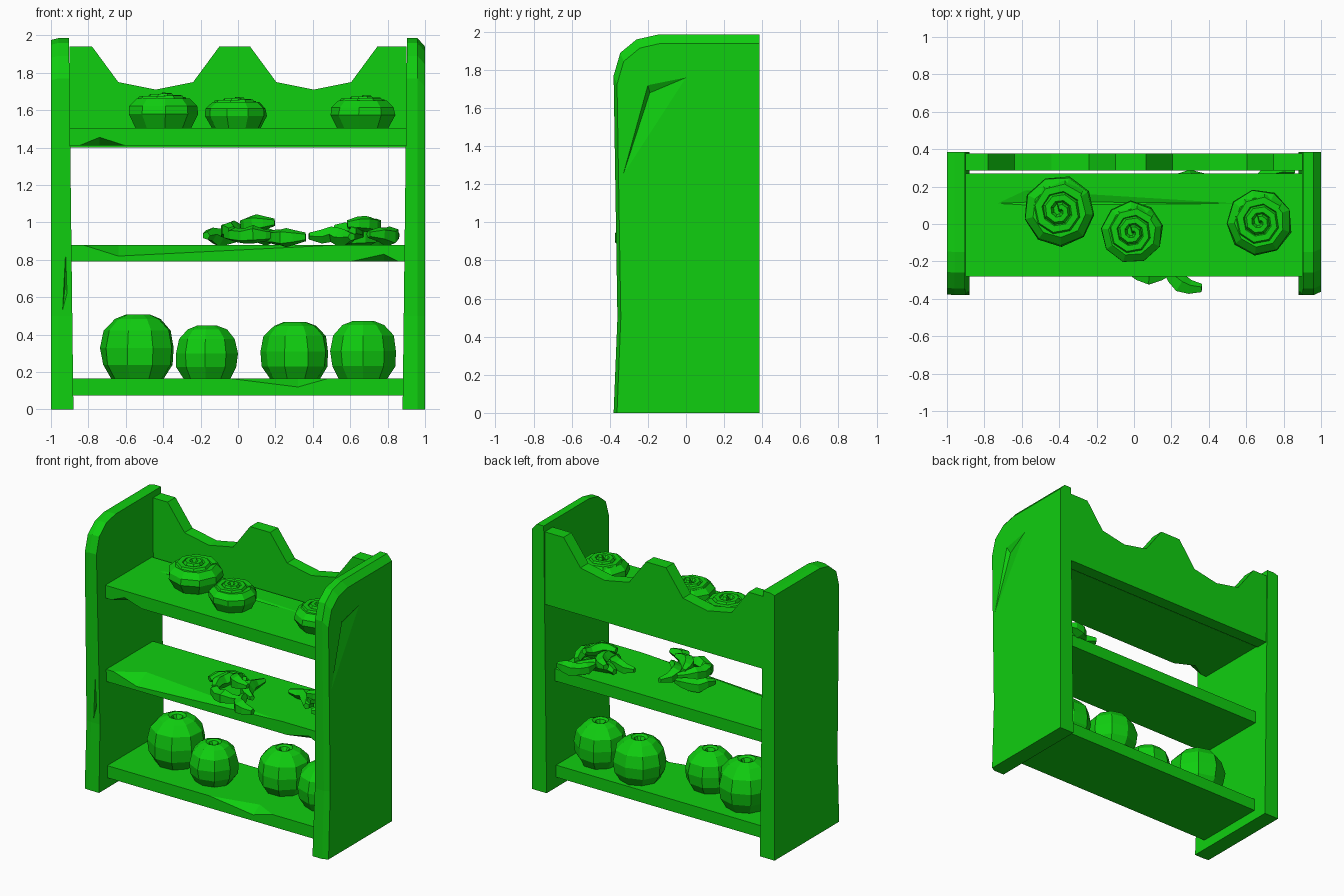
import bpy, bmesh, math, random
from mathutils import Vector

random.seed(4)
if "Cube" in bpy.data.objects:
    bpy.data.objects.remove(bpy.data.objects["Cube"])

green = bpy.data.materials.new("leaf green")
green.use_nodes = True
colour = (0.005, 0.62, 0.005, 1)
green.diffuse_color = colour
green.node_tree.nodes["Principled BSDF"].inputs["Base Color"].default_value = colour


def finish(bm, name):
    bmesh.ops.recalc_face_normals(bm, faces=bm.faces)
    mesh = bpy.data.meshes.new(name)
    bm.to_mesh(mesh)
    bm.free()
    mesh.materials.append(green)
    obj = bpy.data.objects.new(name, mesh)
    bpy.context.collection.objects.link(obj)
    return obj


def loft(name, rings, bm=None):
    """Skin a list of equal closed rings and cap both ends."""
    own = bm is None
    bm = bm or bmesh.new()
    rows = [[bm.verts.new(p) for p in ring] for ring in rings]
    n = len(rows[0])
    for a, b in zip(rows, rows[1:]):
        for i in range(n):
            j = (i + 1) % n
            bm.faces.new((a[i], a[j], b[j], b[i]))
    bm.faces.new(rows[0])
    bm.faces.new(rows[-1])
    return finish(bm, name) if own else None


def tube(bm, path, radii, sides=6):
    """Tapered tube along a mostly level path."""
    pts = [Vector(p) for p in path]
    rings = []
    for i, p in enumerate(pts):
        along = (pts[min(i + 1, len(pts) - 1)] - pts[max(i - 1, 0)]).normalized()
        side = along.cross(Vector((0, 0, 1))).normalized()
        up = side.cross(along)
        angles = [math.tau * k / sides for k in range(sides)]
        rings.append([p + radii[i] * (side * math.cos(a) + up * math.sin(a)) for a in angles])
    loft("", rings, bm)


def lathe(bm, centre, profile, radius, height, sides, jitter=0):
    """Turned, slightly uneven body standing on its centre point."""
    x, y, z = centre
    start = random.random()
    rings = []
    for r, h in profile:
        ring = []
        for k in range(sides):
            a = start + math.tau * k / sides
            rr = radius * r * (1 + random.uniform(-jitter, jitter))
            ring.append((x + rr * math.cos(a), y + rr * math.sin(a), z + h * height))
        rings.append(ring)
    loft("", rings, bm)


def chip(target, points):
    """Carve a faceted nick out of the wood."""
    bm = bmesh.new()
    for p in points:
        bm.verts.new(p)
    bmesh.ops.convex_hull(bm, input=bm.verts)
    cutter = finish(bm, "chip_cutter")
    cutter.hide_render = True
    mod = target.modifiers.new("chip", "BOOLEAN")
    mod.operation = "DIFFERENCE"
    mod.solver = "EXACT"
    mod.object = cutter
    bpy.context.view_layer.objects.active = target
    bpy.ops.object.modifier_apply(modifier=mod.name)
    bpy.data.objects.remove(cutter)


# Side panels with rounded front top and chamfered outer rim
outline = [(0.385, 0), (0.385, 1.985), (-0.15, 1.985), (-0.26, 1.96),
           (-0.345, 1.89), (-0.38, 1.77), (-0.36, 0.5), (-0.38, 0)]
panels = {}
for name, s, rim in (("left_panel", 1, 0.045), ("right_panel", -1, 0.01)):
    inner = [(s * (0.88 + 0.012 * z), y, z) for y, z in outline]
    middle = [(s * 0.96, y, z) for y, z in outline]
    outer = [(s, y + (rim * 0.4 if y < 0 else 0), z - (rim if z > 1.7 else 0))
             for y, z in outline]
    panels[name] = loft(name, [inner, middle, outer])

chip(panels["left_panel"], [(1, -0.33, 1.25), (1, -0.2, 1.72), (1, 0, 1.76),
                            (0.975, -0.19, 1.68), (1.03, -0.17, 1.6)])
chip(panels["right_panel"], [(-0.95, -0.38, 0.42), (-0.92, -0.38, 0.95), (-0.905, -0.38, 0.6),
                             (-0.925, -0.34, 0.65), (-0.925, -0.42, 0.65)])
chip(panels["right_panel"], [(-1, -0.4, 1.86), (-0.96, -0.4, 2), (-1, -0.2, 2),
                             (-1.05, -0.4, 2.05)])

# Shelves
shelves = []
for name, low, high in (("bottom_shelf", 0.075, 0.165), ("middle_shelf", 0.79, 0.88),
                        ("top_shelf", 1.41, 1.505)):
    shelves.append(loft(name, [[(x, -0.28, low), (x, 0.27, low), (x, 0.27, high), (x, -0.28, high)]
                               for x in (-0.9, 0.9)]))


def edge_chip(shelf, x0, xm, x1, edge, z, depth, inward):
    out = 0.04 if z < edge else -0.04
    chip(shelf, [(x0, -0.28, edge), (x1, -0.28, edge), (xm, -0.28, z),
                 (xm, -0.28 + inward, edge), (xm, -0.28 - depth, edge + out)])


edge_chip(shelves[0], -0.04, 0.32, 0.48, 0.165, 0.12, 0.04, 0.08)
edge_chip(shelves[1], -0.83, -0.64, 0.55, 0.88, 0.82, 0.04, 0.12)
edge_chip(shelves[1], 0.6, 0.78, 0.86, 0.79, 0.83, 0.04, 0.06)
edge_chip(shelves[2], -0.85, -0.74, -0.6, 1.41, 1.455, 0.04, 0.07)
chip(shelves[2], [(-0.73, 0.11, 1.505), (-0.58, 0.18, 1.505), (0.55, 0.11, 1.505),
                  (-0.55, 0.10, 1.505), (-0.5, 0.12, 1.485), (-0.4, 0.13, 1.54)])

# Scalloped back board
scallop = [(-0.78, 1.94), (-0.64, 1.75), (-0.44, 1.71), (-0.24, 1.75), (-0.1, 1.94)]
crest = scallop + [(x + 0.845, z) for x, z in scallop]
board = [(-0.9, 1.4), (-0.9, 1.94)] + crest + [(0.9, 1.94), (0.9, 1.4)]
loft("back_board", [[(x, y, z) for x, z in board] for y in (0.285, 0.378)])

# Round loaves on the bottom shelf, dimpled on top
loaf = [(0.72, 0), (0.95, 0.22), (1, 0.48), (0.9, 0.75), (0.62, 0.93),
        (0.32, 1), (0.2, 0.97), (0.1, 0.86)]
for i, (x, y, r, h) in enumerate([(-0.535, 0.05, 0.2, 0.345), (-0.165, -0.05, 0.172, 0.285),
                                  (0.305, 0.11, 0.185, 0.305), (0.67, 0.05, 0.18, 0.31)]):
    bm = bmesh.new()
    lathe(bm, (x, y, 0.163), loaf, r, h, 9, 0.03)
    finish(bm, f"round_loaf_{i + 1}")

# Spiral buns on the top shelf
bun = [(0.78, 0), (1, 0.38), (0.97, 0.6), (0.75, 0.8), (0.2, 0.78)]
for i, (x, y, r, h) in enumerate([(-0.4, 0.07, 0.19, 0.2), (-0.01, -0.045, 0.168, 0.175),
                                  (0.67, 0.01, 0.177, 0.185)]):
    bm = bmesh.new()
    lathe(bm, (x, y, 1.503), bun, r, h, 9, 0.02)
    coil, widths = [], []
    steps = 19
    for k in range(steps):
        t = k / (steps - 1)
        a = 0.6 + math.tau * 2.2 * t
        c = r * (0.7 - 0.6 * t)
        coil.append((x + c * math.cos(a), y + c * math.sin(a), 1.503 + h * (0.66 + 0.19 * t)))
        widths.append(r * (0.21 - 0.08 * t))
    tube(bm, coil, widths)
    finish(bm, f"spiral_bun_{i + 1}")

# Heaps of small curved pastries on the middle shelf
# each pastry: offset x, offset y, lift, heading, length
heap = [(-0.14, 0.06, 0.045, 0.5, 0.26), (0.0, -0.12, 0.045, 2.9, 0.28),
        (0.14, 0.05, 0.045, 1.9, 0.3), (-0.06, -0.02, 0.075, 1.2, 0.26),
        (0.05, 0.0, 0.11, 2.4, 0.22)]


def pastry(bm, x, y, z, heading, length):
    path, widths = [], []
    for k in range(6):
        t = k / 5 * 2 - 1
        along, bend = t * length / 2, (1 - t * t) * length * 0.25
        path.append((x + along * math.cos(heading) - bend * math.sin(heading),
                     y + along * math.sin(heading) + bend * math.cos(heading),
                     z + random.uniform(-0.008, 0.012)))
        widths.append(0.05 * (1 - 0.55 * t * t) * random.uniform(0.85, 1.1))
    tube(bm, path, widths, 5)


for i, (cx, cy, spin, tail) in enumerate([(0.07, -0.09, 1, (0.2, -0.17, 2.4)),
                                          (0.62, 0.06, -1, (0.13, 0.16, 0.5))]):
    bm = bmesh.new()
    for dx, dy, lift, heading, length in heap:
        pastry(bm, cx + dx * 0.9, cy + dy * spin, 0.88 + lift, heading * spin, length)
    pastry(bm, cx + tail[0], cy + tail[1], 0.925, tail[2], 0.25)
    finish(bm, f"pastry_heap_{i + 1}")
